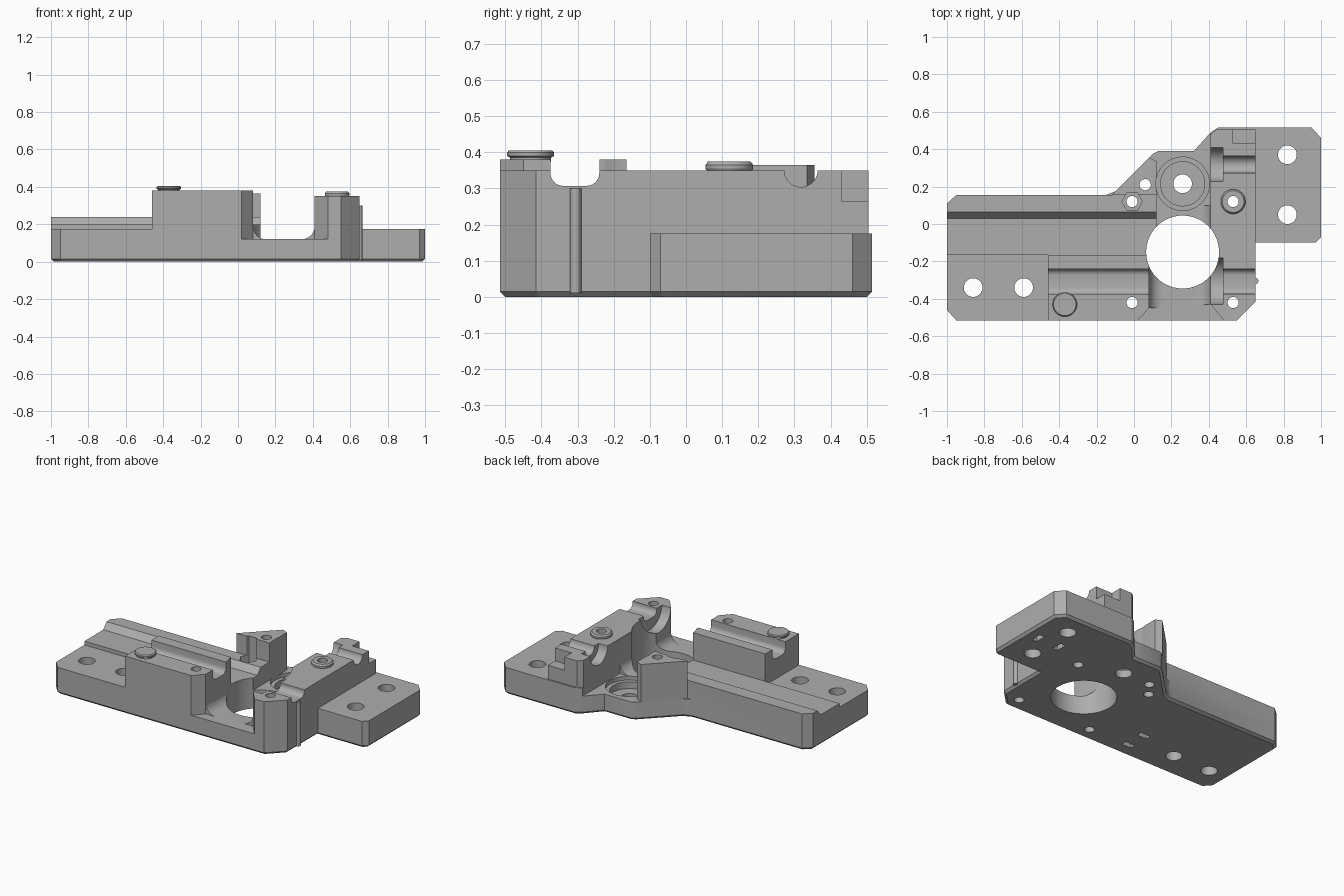
import bpy, bmesh, math
from mathutils import Vector

cube = bpy.data.objects.get("Cube")
if cube:
    bpy.data.objects.remove(cube, do_unlink=True)

grey = bpy.data.materials.new("matte grey")
grey.use_nodes = True
grey.diffuse_color = (0.42, 0.42, 0.42, 1)
grey.node_tree.nodes["Principled BSDF"].inputs["Base Color"].default_value = grey.diffuse_color


def finish(name, bm):
    bmesh.ops.recalc_face_normals(bm, faces=bm.faces)
    mesh = bpy.data.meshes.new(name)
    bm.to_mesh(mesh)
    bm.free()
    mesh.materials.append(grey)
    ob = bpy.data.objects.new(name, mesh)
    bpy.context.collection.objects.link(ob)
    return ob


def prism(name, pts, lo, hi, axis="z", chamfer=0):
    """Extrude a flat outline along an axis (x: pts are y,z; y: pts are x,z)."""
    place = {"x": lambda a, b: (lo, a, b), "y": lambda a, b: (a, lo, b), "z": lambda a, b: (a, b, lo)}[axis]
    step = Vector([hi - lo if axis == c else 0 for c in "xyz"])
    bm = bmesh.new()
    face = bm.faces.new([bm.verts.new(place(a, b)) for a, b in pts])
    rim = list(face.edges)
    new = bmesh.ops.extrude_face_region(bm, geom=[face], use_keep_orig=True)["geom"]
    bmesh.ops.translate(bm, verts=[v for v in new if isinstance(v, bmesh.types.BMVert)], vec=step)
    bmesh.ops.recalc_face_normals(bm, faces=bm.faces)
    if chamfer:
        bmesh.ops.bevel(bm, geom=rim, offset=chamfer, segments=1, affect="EDGES")
    return finish(name, bm)


def arc(cx, cy, r, start, end, n):
    return [(cx + r * math.cos(math.radians(start + (end - start) * i / n)),
             cy + r * math.sin(math.radians(start + (end - start) * i / n))) for i in range(n + 1)]


def rod(name, a, b, r, lo, hi, axis="z", sides=40):
    return prism(name, arc(a, b, r, 0, 360, sides)[:-1], lo, hi, axis)


def box(name, x0, x1, y0, y1, z0, z1):
    return prism(name, [(x0, y0), (x1, y0), (x1, y1), (x0, y1)], z0, z1)


def combine(target, tool, operation):
    mod = target.modifiers.new(operation, "BOOLEAN")
    mod.operation, mod.object, mod.solver = operation, tool, "EXACT"
    result = bpy.data.meshes.new_from_object(target.evaluated_get(bpy.context.evaluated_depsgraph_get()))
    target.modifiers.clear()
    target.data = result
    bpy.data.objects.remove(tool, do_unlink=True)


def turned(name, x, y, z, profile):
    """Spin a closed or axis-touching radius/height profile."""
    bm = bmesh.new()
    vs = [bm.verts.new((r, 0, h)) for r, h in profile]
    edges = [bm.edges.new((vs[i - 1], vs[i])) for i in range(len(vs))]
    bmesh.ops.spin(bm, geom=vs + edges, cent=(0, 0, 0), axis=(0, 0, 1), angle=math.tau, steps=40)
    bmesh.ops.remove_doubles(bm, verts=bm.verts, dist=1e-5)
    bmesh.ops.translate(bm, verts=bm.verts, vec=(x, y, z))
    return finish(name, bm)


# Base slab with chamfered underside
FLOOR = 0.12
outline = [(-1, -.46), (-.95, -.515), (.55, -.515), (.65, -.415), (.65, -.1), (.97, -.1), (1, -.07),
           (1, .46), (.95, .515), (.45, .515), (.41, .49), (.32, .39), (.13, .39), (.1, .375),
           (-.1, .175), (-.15, .155), (-.95, .155), (-1, .11)]
body = prism("carriage_body", outline, 0, FLOOR, chamfer=0.015)

# Raised areas
raised = [
    prism("left_deck", [(-1, -.46), (-.95, -.515), (-.4, -.515), (-.4, -.165), (-1, -.165)], FLOOR, .175),
    prism("rail_channel", [(-.165, FLOOR), (-.165, .2), (.03, .2), (.065, .24), (.155, .24), (.155, FLOOR)],
          -1, .12, "x"),
    prism("front_block", [(-.46, -.515), (.02, -.515), (.08, -.45), (.08, -.165), (-.46, -.165)], FLOOR, .38),
    prism("right_tower", [(.41, -.43), (.48, -.515), (.55, -.515), (.65, -.415), (.65, .505),
                          (.44, .505), (.41, .48)], FLOOR, .35),
    prism("right_deck", [(.55, -.1), (.97, -.1), (1, -.07), (1, .46), (.95, .515), (.45, .515),
                         (.41, .49), (.41, .4), (.55, .4)], FLOOR, .175),
    prism("rear_post", [(-.12, .155), (.12, .155), (.12, .335), (.08, .355), (-.1, .175)], FLOOR, .365),
    rod("side_rib", .65, -.305, .016, 0.01, .3, sides=12),
]

# Concave fillets where the walls meet the saddle floor
R = 0.07
for name, wall, side, y0, y1 in (("block_fillet", .08, 1, -.45, -.165), ("tower_fillet", .41, -1, -.43, .1)):
    curve = arc(wall + side * R, FLOOR + R, R, 180 if side > 0 else 0, 270 if side > 0 else -90, 8)
    raised.append(prism(name, [(wall - side * .02, FLOOR), (wall - side * .02, FLOOR + R)] + curve, y0, y1, "y"))
for part in raised:
    combine(body, part, "UNION")

# Rounded groove section running along x
groove = [(-.24, .5), (-.375, .5)] + arc(-.34, .342, .035, 180, 270, 6) + arc(-.275, .342, .035, 270, 360, 6)

cutters = [
    prism("end_corner_cut", [(-1.1, .11), (-1, .11), (-.95, .155), (-.95, .3), (-1.1, .3)], -.1, .5),
    rod("main_bore", .26, -.15, .195, -.1, .6, sides=72),
    rod("pulley_pocket", .26, .215, .143, .095, .6, sides=56),
    rod("pulley_step", .26, .215, .118, .05, .6, sides=56),
    rod("pulley_hole", .26, .215, .05, -.1, .6),
    prism("front_groove", groove, -.6, .8, "x"),
    rod("front_clearance", -.305, .36, .125, .3, .475, "x"),
    rod("rear_groove", .318, .35, .046, .3, .8, "x"),
    rod("rear_clearance", .318, .35, .09, .3, .475, "x"),
    box("tower_notch", .53, .7, .43, .6, .265, .5),
    rod("nut_pocket", -.01, .12, .055, .18, .6, sides=6),
]

# Mounting holes
for r, spots in ((.05, [(-.86, -.34), (-.59, -.34), (.82, .37), (.82, .05)]),
                 (.03, [(-.01, -.42), (.53, -.42), (.06, .21), (-.01, .12), (.53, .12)])):
    cutters += [rod("mounting_hole", x, y, r, -.1, .6, sides=32) for x, y in spots]

# Underside slots
for x, y, w, d in ((.91, .21, .018, .035), (.75, .21, .018, .035), (-.3, -.41, .035, .018), (-.3, -.27, .035, .018)):
    cutters.append(box("underside_slot", x - w, x + w, y - d, y + d, -.1, .08))
for tool in cutters:
    combine(body, tool, "DIFFERENCE")

# Button heads on the block and tower
block_screw = turned("block_screw", -.37, -.43, .375,
                     [(0, 0), (.057, 0), (.057, .01), (.065, .015), (.065, .024), (.06, .03), (0, .03)])
tower_bushing = turned("tower_bushing", .53, .12, .345,
                       [(.03, 0), (.06, 0), (.066, .01), (.066, .02), (.058, .03), (.03, .03)])

# Smooth the round walls and keep the edges crisp
bpy.ops.object.select_all(action="DESELECT")
for ob in (body, block_screw, tower_bushing):
    ob.select_set(True)
bpy.context.view_layer.objects.active = body
bpy.ops.object.shade_smooth_by_angle(angle=math.radians(30))
